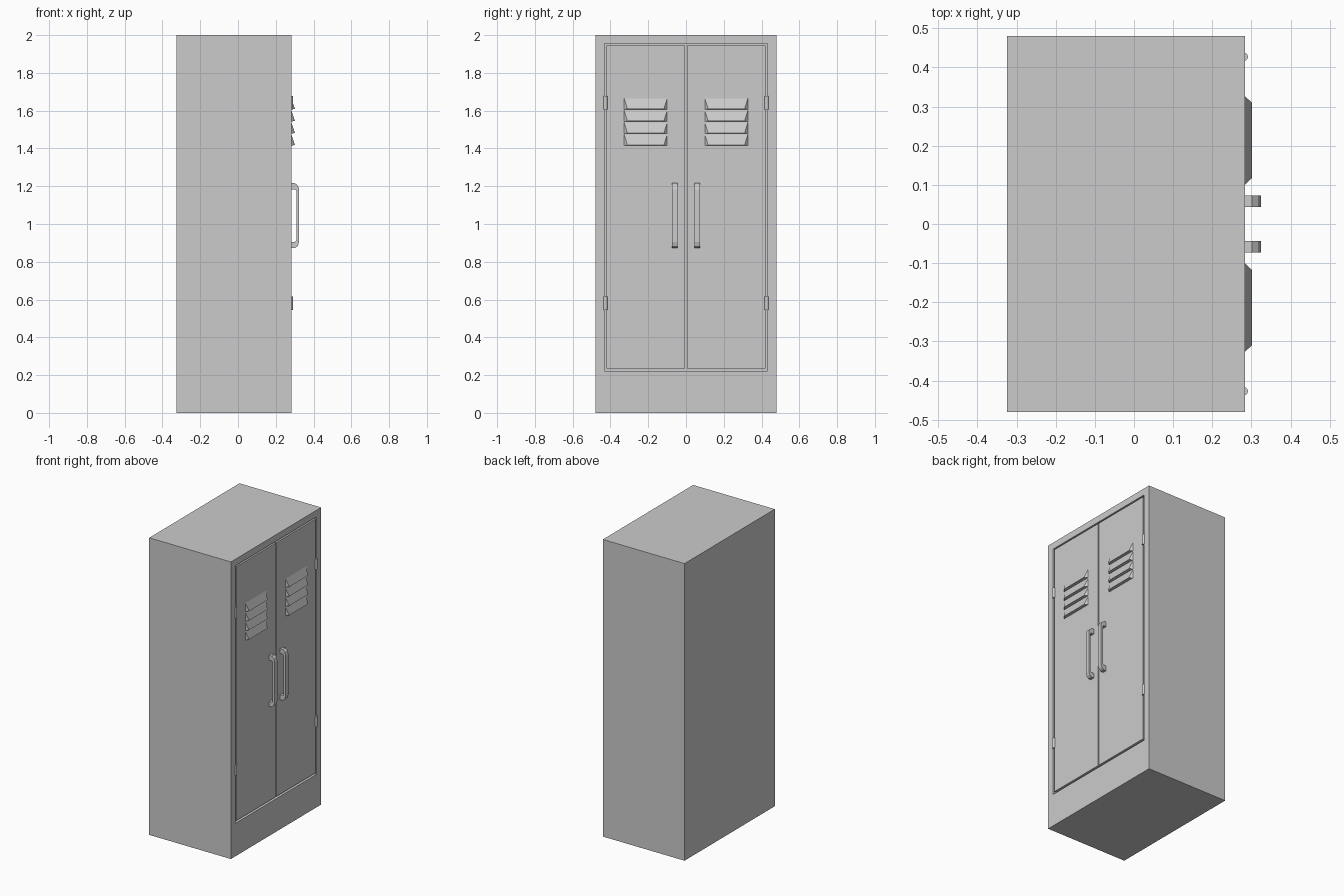
import bpy, bmesh, math
from mathutils import Matrix

if "Cube" in bpy.data.objects:
    bpy.data.objects.remove(bpy.data.objects["Cube"])

grey = bpy.data.materials.new("light grey metal")
grey.use_nodes = True
colour = (0.6, 0.6, 0.6, 1)
grey.diffuse_color = colour
grey.node_tree.nodes["Principled BSDF"].inputs["Base Color"].default_value = colour

FRONT = 0.283      # plane of the cabinet front and doors
RECESS = 0.02


def finish(name, bm):
    bmesh.ops.recalc_face_normals(bm, faces=bm.faces)
    mesh = bpy.data.meshes.new(name)
    bm.to_mesh(mesh)
    bm.free()
    mesh.materials.append(grey)
    ob = bpy.data.objects.new(name, mesh)
    bpy.context.scene.collection.objects.link(ob)
    return ob


def add_box(bm, low, high):
    size = [b - a for a, b in zip(low, high)]
    mid = [(a + b) / 2 for a, b in zip(low, high)]
    bmesh.ops.create_cube(bm, size=1, matrix=Matrix.Translation(mid) @ Matrix.Diagonal((*size, 1)))


def prism(bm, outline, y0, y1):
    """Extrude an (x, z) outline along y."""
    face = bm.faces.new([bm.verts.new((x, y0, z)) for x, z in outline])
    new = bmesh.ops.extrude_face_region(bm, geom=[face])["geom"]
    bmesh.ops.translate(bm, vec=(0, y1 - y0, 0),
                        verts=[v for v in new if isinstance(v, bmesh.types.BMVert)])


# Cabinet shell with a shallow recess for the doors
bm = bmesh.new()
add_box(bm, (-0.325, -0.48, 0), (FRONT, 0.48, 2))
front = max(bm.faces, key=lambda f: f.calc_center_median().x)
bmesh.ops.inset_region(bm, faces=[front], thickness=0.05)
for v in front.verts:
    v.co.y = math.copysign(0.432, v.co.y)
    v.co.z = 1.955 if v.co.z > 1 else 0.222
floor = bmesh.ops.extrude_face_region(bm, geom=[front])["geom"]
bmesh.ops.translate(bm, vec=(-RECESS, 0, 0),
                    verts=[v for v in floor if isinstance(v, bmesh.types.BMVert)])
if front.is_valid:
    bmesh.ops.delete(bm, geom=[front], context="FACES_ONLY")
finish("cabinet_shell", bm)

for side, label in ((1, "left"), (-1, "right")):
    def span(a, b):
        return sorted((side * a, side * b))

    # Door panel
    y0, y1 = span(0.004, 0.421)
    bm = bmesh.new()
    add_box(bm, (FRONT - RECESS, y0, 0.236), (FRONT, y1, 1.945))
    finish(label + "_door", bm)

    # Louvres: wedges with tapered ends
    bm = bmesh.new()
    for i in range(4):
        z = 1.415 + 0.0637 * i
        y0, y1 = span(0.1, 0.327)
        prism(bm, [(FRONT, z + 0.058), (FRONT, z), (FRONT + 0.018, z + 0.003)], y0, y1)
    for v in bm.verts:
        if v.co.x > FRONT + 0.01:
            v.co.y += 0.017 if abs(v.co.y - y0) < 0.01 else -0.017
    finish(label + "_louvres", bm)

    # Handle: bent flat bar, outline mirrored about its middle height
    mid, bm = 1.044, bmesh.new()
    outer = [(FRONT, 0.172), (0.302, 0.172), (0.317, 0.160), (0.324, 0.138)]
    inner = [(0.309, 0.132), (0.302, 0.139), (FRONT, 0.139)]
    outline = [(x, mid + h) for x, h in outer]
    outline += [(x, mid - h) for x, h in reversed(outer)]
    outline += [(x, mid - h) for x, h in reversed(inner)]
    outline += [(x, mid + h) for x, h in inner]
    y0, y1 = span(0.044, 0.073)
    prism(bm, outline, y0, y1)
    finish(label + "_handle", bm)

    # Hinge barrels
    bm = bmesh.new()
    for z in (0.58, 1.642):
        bmesh.ops.create_cone(bm, cap_ends=True, segments=12, radius1=0.011, radius2=0.011,
                              depth=0.07, matrix=Matrix.Translation((FRONT - 0.003, side * 0.427, z)))
    hinges = finish(label + "_hinges", bm)
    bpy.context.view_layer.objects.active = hinges
    hinges.select_set(True)
    bpy.ops.object.shade_smooth_by_angle(angle=math.radians(40))
    hinges.select_set(False)
